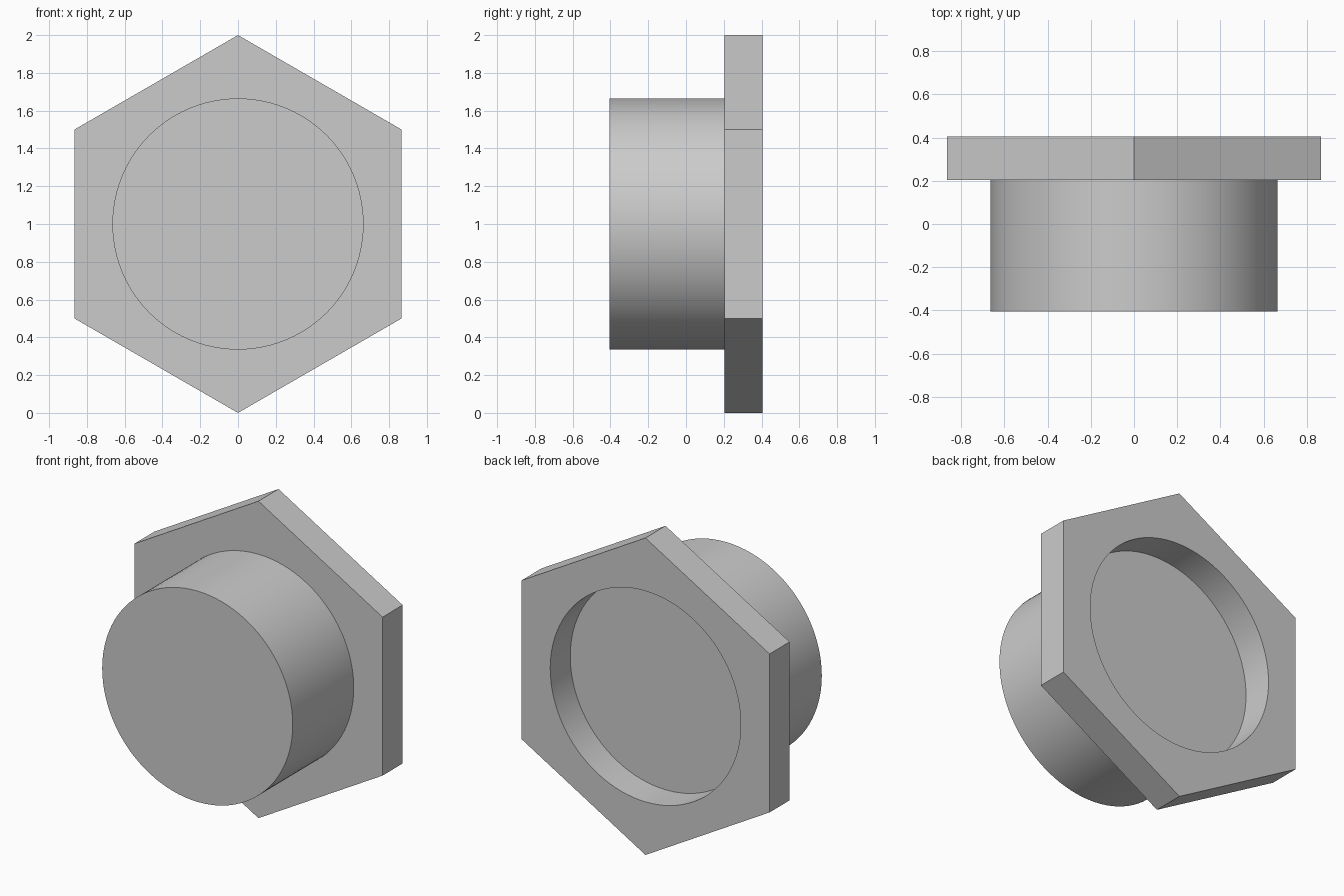
import bpy, bmesh
from math import sin, cos, pi, radians

if "Cube" in bpy.data.objects:
    bpy.data.objects.remove(bpy.data.objects["Cube"])

R, Y_FRONT, Y_PLATE, Y_BACK, ZC = 0.665, -0.404, 0.204, 0.404, 1.0


def loop(bm, n, r, y):
    """Closed ring of edges in the XZ plane, first point at the top."""
    vs = [bm.verts.new((r * sin(2 * pi * i / n), y, ZC + r * cos(2 * pi * i / n)))
          for i in range(n)]
    return [bm.edges.new((vs[i], vs[(i + 1) % n])) for i in range(n)]


def extruded(name, loops, y0, y1):
    """Fill the outline (inner loops become holes) and extrude it along y."""
    bm = bmesh.new()
    edges = [e for n, r in loops for e in loop(bm, n, r, y0)]
    if len(loops) == 1:
        bmesh.ops.contextual_create(bm, geom=edges)
    else:
        bmesh.ops.triangle_fill(bm, edges=edges, use_beauty=True, normal=(0, -1, 0))
    ext = bmesh.ops.extrude_face_region(bm, geom=bm.faces[:], use_keep_orig=True)
    new = [g for g in ext["geom"] if isinstance(g, bmesh.types.BMVert)]
    bmesh.ops.translate(bm, verts=new, vec=(0, y1 - y0, 0))
    bmesh.ops.recalc_face_normals(bm, faces=bm.faces[:])
    mesh = bpy.data.meshes.new(name)
    bm.to_mesh(mesh)
    bm.free()
    ob = bpy.data.objects.new(name, mesh)
    bpy.context.collection.objects.link(ob)
    bpy.ops.object.select_all(action='DESELECT')
    ob.select_set(True)
    bpy.context.view_layer.objects.active = ob
    bpy.ops.object.shade_smooth_by_angle(angle=radians(30))
    return ob


# Solid round plug, its back end forms the recess floor
extruded("round_plug", [(96, R)], Y_FRONT, Y_PLATE)
# Hexagonal flange with a round opening
extruded("hex_flange", [(6, 1.0), (96, R)], Y_PLATE, Y_BACK)
